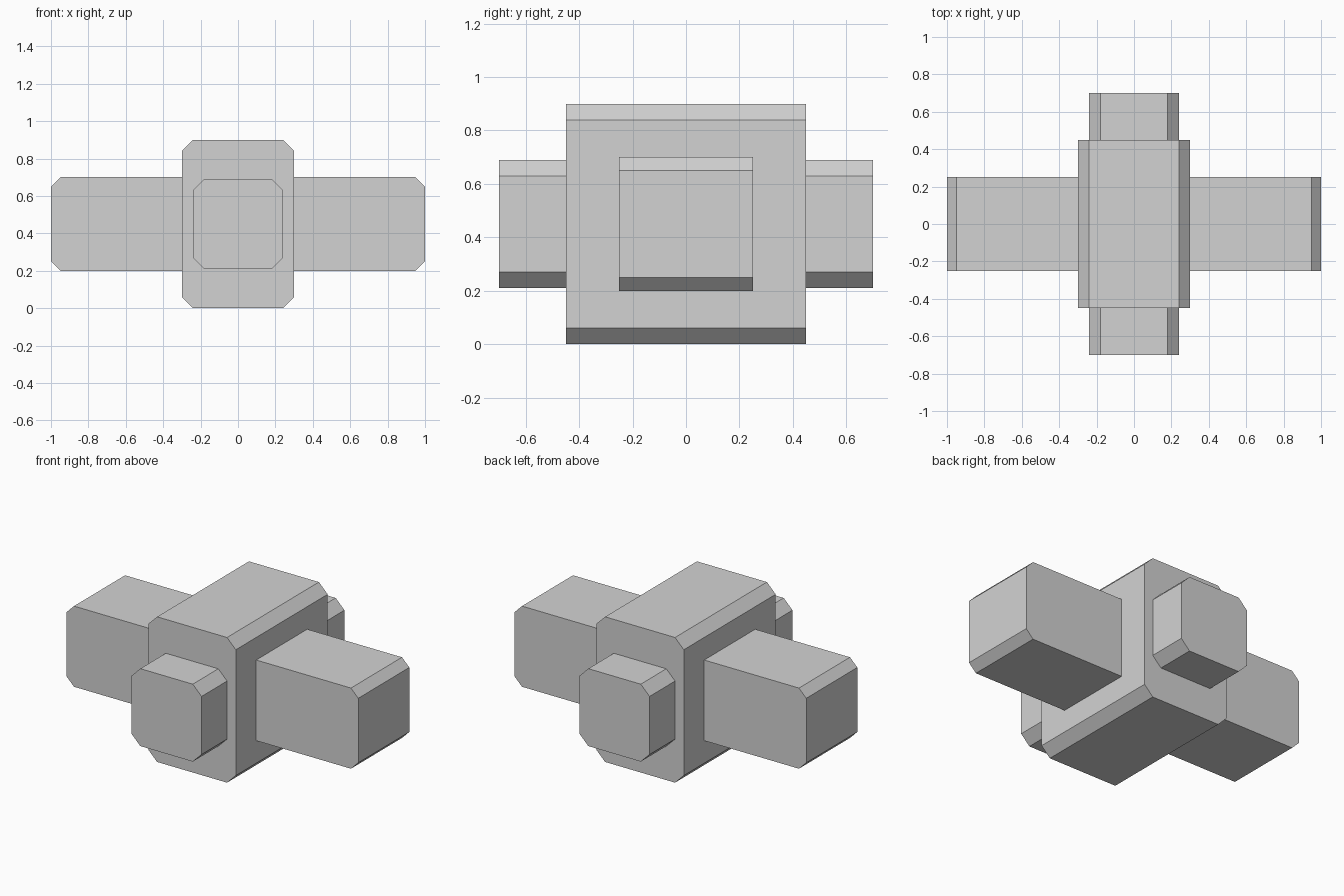
import bpy
import bmesh

if "Cube" in bpy.data.objects:
    bpy.data.objects.remove(bpy.data.objects["Cube"])

grey = bpy.data.materials.new("light grey")
grey.diffuse_color = (0.65, 0.65, 0.65, 1.0)
grey.use_nodes = True
grey.node_tree.nodes["Principled BSDF"].inputs["Base Color"].default_value = grey.diffuse_color

CENTRE_Z = 0.45


def chamfered_block(name, half_x, half_y, half_z, cut):
    """Octagonal x-z profile (box with cut corners) extruded along y."""
    a, b = half_x - cut, half_z - cut
    profile = [(-a, -half_z), (a, -half_z), (half_x, -b), (half_x, b),
               (a, half_z), (-a, half_z), (-half_x, b), (-half_x, -b)]
    bm = bmesh.new()
    face = bm.faces.new([bm.verts.new((x, -half_y, z + CENTRE_Z)) for x, z in profile])
    moved = bmesh.ops.extrude_face_region(bm, geom=[face])["geom"]
    verts = [v for v in moved if isinstance(v, bmesh.types.BMVert)]
    bmesh.ops.translate(bm, verts=verts, vec=(0, 2 * half_y, 0))
    bmesh.ops.recalc_face_normals(bm, faces=bm.faces)
    mesh = bpy.data.meshes.new(name)
    bm.to_mesh(mesh)
    bm.free()
    mesh.materials.append(grey)
    obj = bpy.data.objects.new(name, mesh)
    bpy.context.collection.objects.link(obj)
    return obj


# Tall central hub
chamfered_block("centre_block", 0.30, 0.45, 0.45, 0.06)
# Short bar through the hub, front to back
chamfered_block("front_back_bar", 0.24, 0.70, 0.24, 0.06)
# Long bar through the hub, left to right
chamfered_block("side_bar", 1.00, 0.25, 0.25, 0.05)
